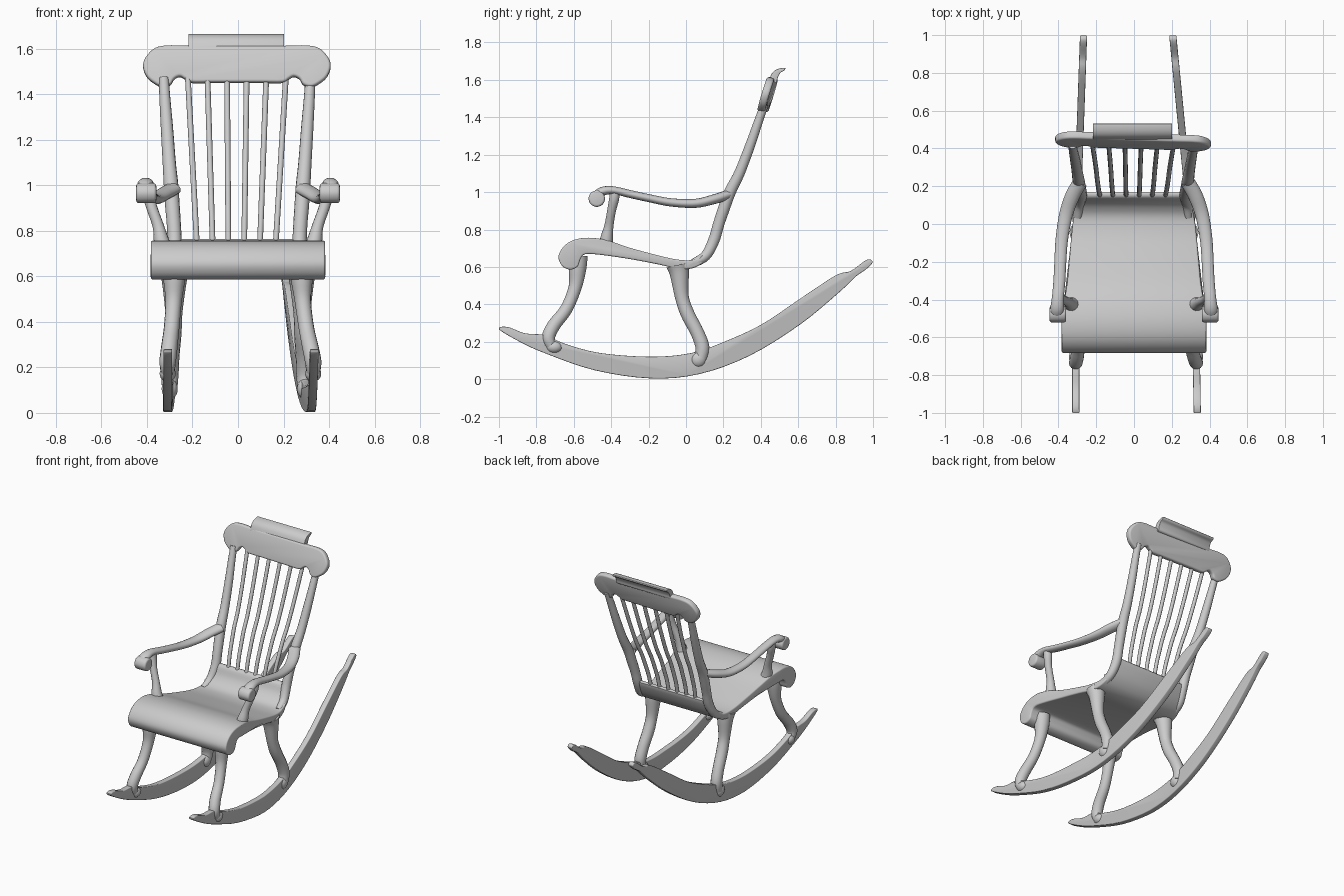
import bpy, bmesh, math
from mathutils import Vector

if "Cube" in bpy.data.objects:
    bpy.data.objects.remove(bpy.data.objects["Cube"])


def smooth_path(pts, n=5, closed=False):
    """Catmull-Rom samples through points of any dimension."""
    pts = [Vector(p) for p in pts]
    m, out = len(pts), []
    pick = (lambda i: pts[i % m]) if closed else (lambda i: pts[max(0, min(m - 1, i))])
    for i in range(m if closed else m - 1):
        a, b, c, d = (pick(i + k) for k in (-1, 0, 1, 2))
        for k in range(n):
            t = k / n
            out.append(0.5 * (2 * b + (c - a) * t + (2 * a - 5 * b + 4 * c - d) * t * t
                              + (3 * b - a - 3 * c + d) * t ** 3))
    if not closed:
        out.append(pts[-1])
    return out


def finish(name, bm, bevel=0):
    bmesh.ops.recalc_face_normals(bm, faces=bm.faces)
    me = bpy.data.meshes.new(name)
    bm.to_mesh(me)
    bm.free()
    ob = bpy.data.objects.new(name, me)
    bpy.context.collection.objects.link(ob)
    if bevel:
        mod = ob.modifiers.new("round", 'BEVEL')
        mod.width, mod.segments, mod.limit_method = bevel, 3, 'ANGLE'
        mod.angle_limit = math.radians(50)
    return ob


def prism(name, outline, place, bevel=0.01, n=4):
    """Closed smooth outline, placed twice by place(u, v, side) and bridged."""
    pts = smooth_path([Vector(p).to_3d() for p in outline], n, True)
    bm = bmesh.new()
    a, b = ([bm.verts.new(place(p.x, p.y, s)) for p in pts] for s in (-1, 1))
    bm.faces.new(a)
    bm.faces.new(b)
    for i in range(len(pts)):
        j = (i + 1) % len(pts)
        bm.faces.new((a[i], a[j], b[j], b[i]))
    return finish(name, bm, bevel)


def tube(name, path, widen=1.0, sides=14):
    """Tube along (x, y, z, radius) points; widen stretches it sideways."""
    pts = smooth_path(path)
    pos = [p.to_3d() for p in pts]
    bm, rings = bmesh.new(), []
    for i, p in enumerate(pos):
        t = (pos[min(i + 1, len(pos) - 1)] - pos[max(i - 1, 0)]).normalized()
        u = (Vector((1, 0, 0)) - t * t.x).normalized()
        v = t.cross(u)
        rings.append([bm.verts.new(p + pts[i].w * (u * widen * math.cos(a) + v * math.sin(a)))
                      for a in (2 * math.pi * k / sides for k in range(sides))])
    for r, q in zip(rings, rings[1:]):
        for k in range(sides):
            m = (k + 1) % sides
            bm.faces.new((r[k], r[m], q[m], q[k]))
    bm.faces.new(rings[0])
    bm.faces.new(rings[-1])
    return finish(name, bm)


def ball(name, loc, scale):
    bm = bmesh.new()
    bmesh.ops.create_uvsphere(bm, u_segments=18, v_segments=12, radius=1)
    for v in bm.verts:
        v.co = Vector(loc) + Vector(c * s for c, s in zip(v.co, scale))
    return finish(name, bm)


def lerp_table(table, t):
    for (a, va), (b, vb) in zip(table, table[1:]):
        if t <= b:
            return va + (vb - va) * max(0, (t - a) / (b - a))
    return table[-1][1]


# Seat: side profile with rolled front and upturned back
seat = [(.14, .757), (.115, .7), (.08, .66), (.03, .637), (-.05, .64), (-.15, .662), (-.3, .702),
        (-.42, .742), (-.52, .756), (-.6, .744), (-.655, .708), (-.682, .655), (-.662, .605),
        (-.62, .586), (-.58, .602), (-.565, .64), (-.54, .668), (-.46, .665), (-.3, .642),
        (-.15, .614), (-.03, .588), (.05, .598), (.11, .64), (.15, .7), (.17, .757)]
seat_half = [(-.5, .383), (-.3, .352), (0, .325), (.08, .31), (.16, .275)]
prism("seat", seat, lambda y, z, s: (s * lerp_table(seat_half, y), y, z), 0.012)

# Crest rail: front outline leaning back
half = [(.2, 1.61), (.3, 1.612), (.36, 1.6), (.4, 1.56), (.412, 1.52), (.395, 1.475), (.36, 1.445),
        (.325, 1.43), (.292, 1.44), (.275, 1.465), (.25, 1.476), (.228, 1.465), (.2, 1.45), (.1, 1.45)]
crest = half + [(-x, z) for x, z in reversed(half)]


def place_crest(x, z, s):
    return (x - .005, .43 + (z - 1.5) * .3 - .03 * x + s * .02, z - s * .005)


prism("crest_rail", crest, place_crest, 0.012)

# Curled head roll on top of the crest
roll = [(.444, 1.585), (.452, 1.62), (.468, 1.645), (.495, 1.66), (.53, 1.664),
        (.525, 1.65), (.505, 1.638), (.49, 1.61), (.482, 1.585)]
prism("head_roll", roll, lambda y, z, s: (s * .21 - .008, y, z), 0.004)

# Back spindles, following the bend of the stiles
back = [(.148, .73), (.172, .83), (.2, .91), (.235, 1.0), (.285, 1.1), (.343, 1.25), (.388, 1.38), (.418, 1.47)]
for i in range(6):
    x0, x1 = -.18 + i * .069, -.22 + i * .086
    tube(f"spindle_{i + 1}", [(x0 + (x1 - x0) * (z - .73) / .74, y, z, .0125) for y, z in back], sides=10)

# Rockers: curved runners with shaped ends, not quite parallel
rocker = [(-.995, .262), (-.88, .195), (-.75, .137), (-.49, .048), (-.19, .004), (.07, .027), (.34, .125),
          (.61, .292), (.82, .465), (.91, .55), (.96, .585), (.997, .622), (.985, .64), (.955, .632),
          (.88, .578), (.8, .555), (.61, .43), (.4, .29), (.18, .19), (.02, .138), (-.19, .12),
          (-.46, .14), (-.65, .19), (-.75, .235), (-.86, .245), (-.94, .275), (-.985, .28)]
rocker_x = {-1: [(-1, -.308), (-.2, -.31), (1, -.267)], 1: [(-1, .335), (-.2, .322), (1, .205)]}

for side, label in ((-1, "left"), (1, "right")):
    rx = rocker_x[side]
    prism(f"rocker_{label}", rocker, lambda y, z, s: (lerp_table(rx, y) + s * .019, y, z), 0.008)

    # Legs with lumpy feet gripping the rocker
    fx, bx = lerp_table(rx, -.7), lerp_table(rx, .08)
    tx = side * .28
    front = [(0, -.575, .66, .05), (0, -.58, .59, .048), (.1, -.593, .49, .036), (.4, -.64, .375, .034),
             (.75, -.705, .29, .036), (1, -.735, .225, .036), (1, -.72, .175, .03)]
    rear = [(0, -.045, .61, .062), (0, -.035, .56, .052), (.1, -.022, .44, .038), (.3, .008, .35, .038),
            (.7, .06, .25, .037), (.95, .088, .17, .038), (1, .08, .11, .034)]
    tube(f"front_leg_{label}", [(tx + (fx - tx) * f, y, z, r) for f, y, z, r in front])
    tube(f"rear_leg_{label}", [(tx + (bx - tx) * f, y, z, r) for f, y, z, r in rear])
    ball(f"front_foot_{label}", (fx, -.705, .172), (.036, .045, .035))
    ball(f"rear_foot_{label}", (bx, .065, .105), (.036, .045, .045))

    # Back stile rising out of the seat corner
    stile = [(.292, .04, .62, .024), (.285, .105, .66, .028), (.275, .148, .74, .031), (.278, .175, .83, .031),
             (.284, .202, .91, .032), (.29, .235, 1.0, .032), (.298, .285, 1.1, .029),
             (.308, .343, 1.25, .027), (.317, .388, 1.38, .024), (.322, .42, 1.47, .022)]
    tube(f"stile_{label}", [(side * x - .004, y, z, r) for x, y, z, r in stile])

    # Armrest, its scrolled end and its post
    arm = [(.285, .22, .985, .026), (.325, .15, .962, .026), (.36, .05, .94, .024), (.382, -.08, .945, .022),
           (.39, -.2, .968, .021), (.395, -.3, .99, .021), (.403, -.39, 1.01, .021),
           (.407, -.45, 1.003, .024), (.408, -.49, .975, .022)]
    tube(f"armrest_{label}", [(side * x, y, z, r) for x, y, z, r in arm], 1.5, 16)
    circle = [(-.477 + .044 * math.cos(a * math.pi / 4), .965 + .044 * math.sin(a * math.pi / 4)) for a in range(8)]
    prism(f"arm_scroll_{label}", circle, lambda y, z, s: (side * .403 + s * .044, y, z), 0.012)
    post = [(.322, -.428, .7, .042), (.336, -.424, .755, .034), (.35, -.412, .82, .025),
            (.378, -.398, .9, .024), (.394, -.385, .96, .027), (.398, -.38, 1.0, .027)]
    tube(f"arm_post_{label}", [(side * x, y, z, r) for x, y, z, r in post])

# Apply bevels and shade smooth
bpy.ops.object.select_all(action='SELECT')
bpy.context.view_layer.objects.active = bpy.context.selected_objects[0]
bpy.ops.object.convert(target='MESH')
bpy.ops.object.shade_smooth_by_angle(angle=math.radians(40))
